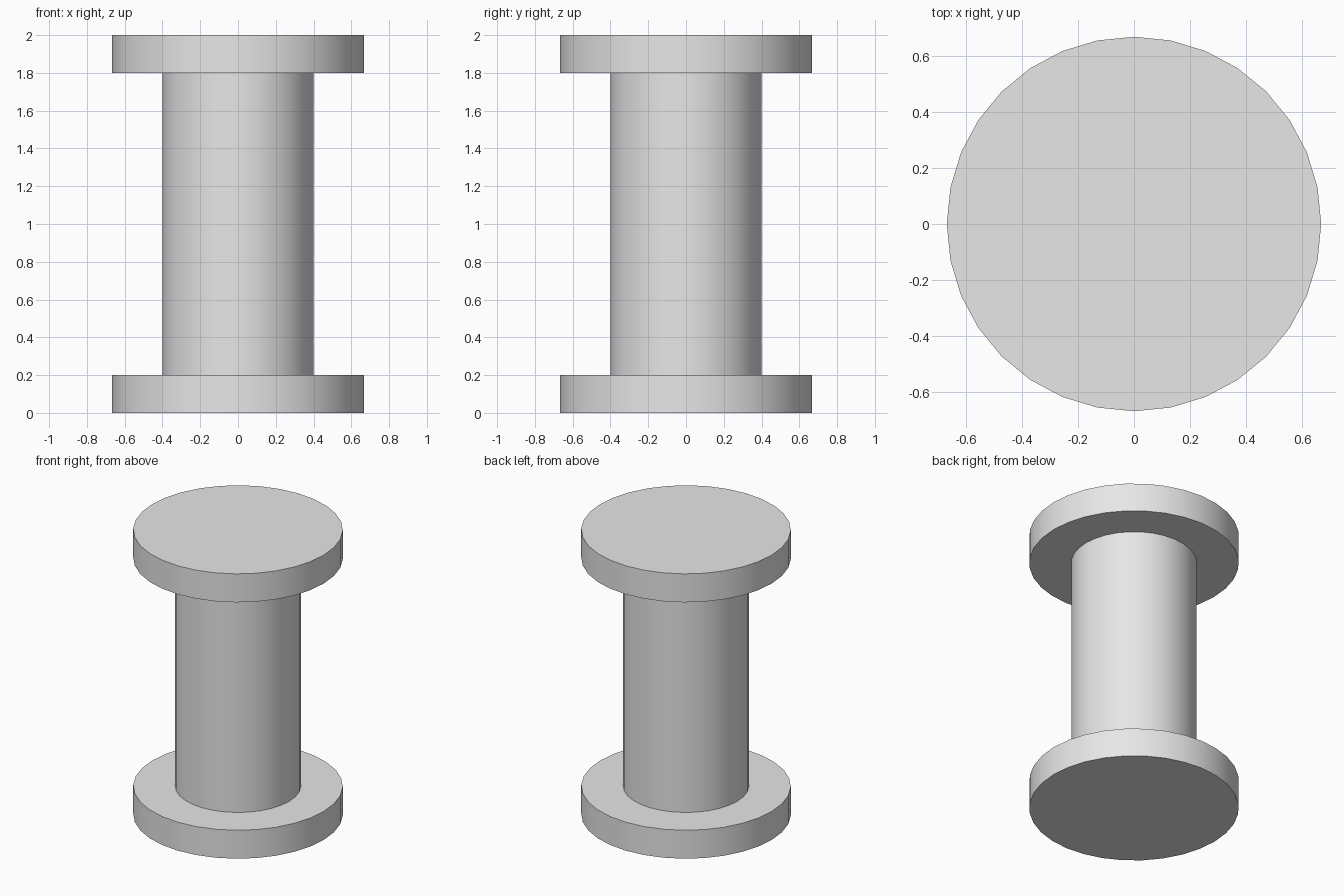
import bpy
import math

cube = bpy.data.objects.get("Cube")
if cube:
    bpy.data.objects.remove(cube, do_unlink=True)

# One plain grey for the whole spool
grey = bpy.data.materials.new("light_grey")
grey.use_nodes = True
grey.diffuse_color = (0.8, 0.8, 0.8, 1)
grey.node_tree.nodes["Principled BSDF"].inputs["Base Color"].default_value = grey.diffuse_color

HEIGHT = 2.0
FLANGE_THICKNESS = 0.2
FLANGE_RADIUS = 0.667
CORE_RADIUS = 0.4


def add_disc(name, radius, bottom, top):
    """Upright cylinder between two heights, smooth round its side."""
    bpy.ops.mesh.primitive_cylinder_add(
        vertices=32, radius=radius, depth=top - bottom,
        location=(0, 0, (bottom + top) / 2))
    obj = bpy.context.object
    obj.name = name
    obj.data.materials.append(grey)
    bpy.ops.object.shade_smooth_by_angle(angle=math.radians(30))
    return obj


# Flanges at both ends, and the core between them
add_disc("bottom_flange", FLANGE_RADIUS, 0, FLANGE_THICKNESS)
add_disc("core", CORE_RADIUS, FLANGE_THICKNESS, HEIGHT - FLANGE_THICKNESS)
add_disc("top_flange", FLANGE_RADIUS, HEIGHT - FLANGE_THICKNESS, HEIGHT)
